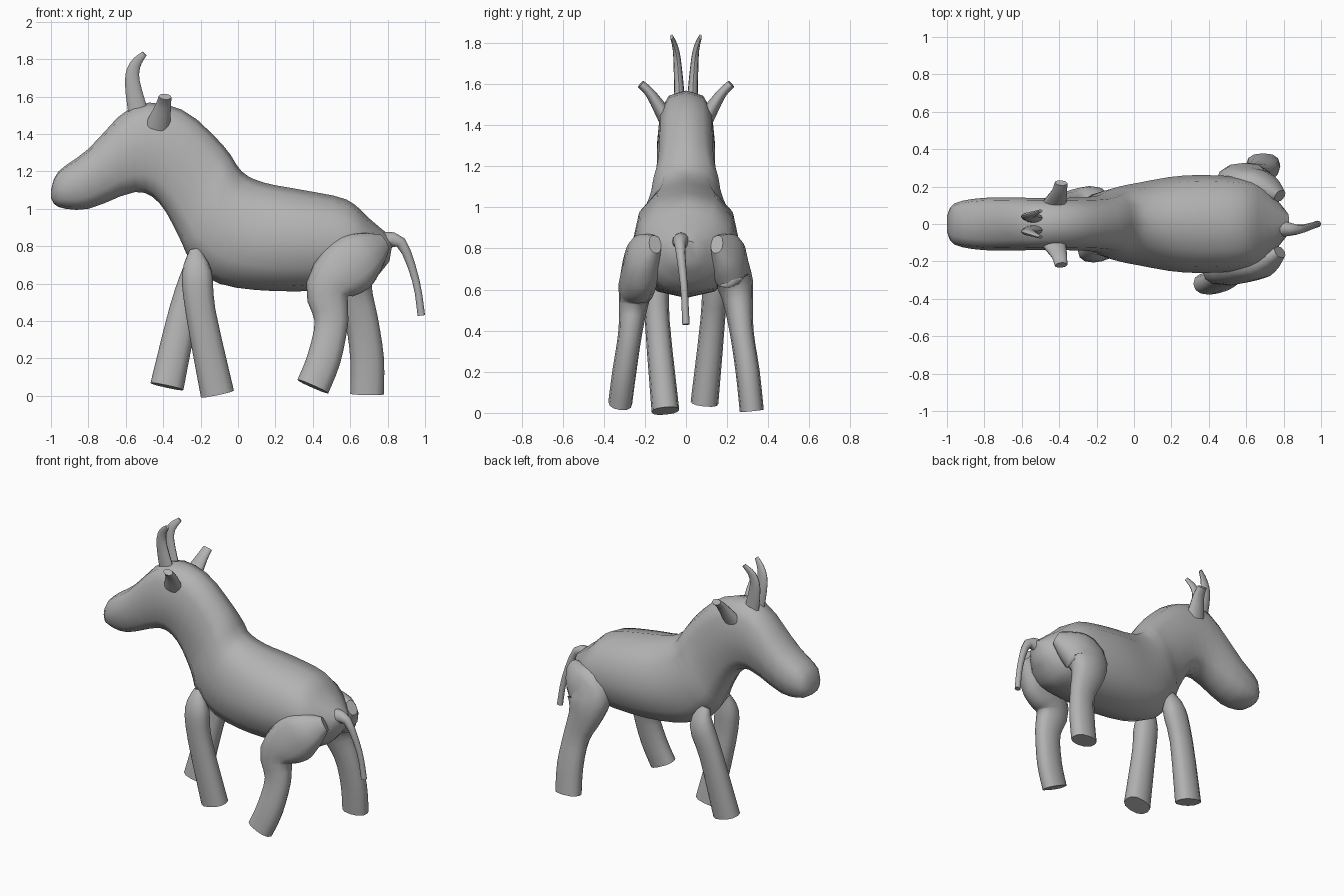
import bpy, bmesh, math
from mathutils import Vector

cube = bpy.data.objects.get("Cube")
if cube:
    bpy.data.objects.remove(cube, do_unlink=True)

grey = bpy.data.materials.new("plain grey")
grey.use_nodes = True
colour = (0.45, 0.45, 0.45, 1)
grey.diffuse_color = colour
grey.node_tree.nodes["Principled BSDF"].inputs["Base Color"].default_value = colour


def smooth_path(stations, steps=3):
    """Run a flowing curve through stations of any number of values."""
    knots = [Vector(station) for station in stations]
    last = len(knots) - 1
    path = []
    for i in range(last):
        start, end = knots[i], knots[i + 1]
        start_slope = (end - knots[max(i - 1, 0)]) / 2
        end_slope = (knots[min(i + 2, last)] - start) / 2
        for step in range(steps):
            t = step / steps
            ease = t * t * (3 - 2 * t)
            path.append(start + (end - start) * ease
                        + start_slope * t * (1 - t) ** 2
                        - end_slope * t * t * (1 - t))
    path.append(knots[last])
    return path


def section(centre, across, along, power, sides=12):
    """Ellipse spanned by two axes; a power under one makes it squarer."""
    ring = []
    for i in range(sides):
        angle = math.tau * i / sides
        c, s = math.cos(angle), math.sin(angle)
        ring.append(centre + across * math.copysign(abs(c) ** power, c)
                    + along * math.copysign(abs(s) ** power, s))
    return ring


def skin(name, rings):
    """Join equal rings of points into one closed, smooth-shaded surface."""
    bm = bmesh.new()
    loops = [[bm.verts.new(point) for point in ring] for ring in rings]
    for lower, upper in zip(loops, loops[1:]):
        for i in range(len(lower)):
            bm.faces.new((lower[i - 1], lower[i], upper[i], upper[i - 1]))
    bm.faces.new(loops[0])
    bm.faces.new(loops[-1])
    bmesh.ops.recalc_face_normals(bm, faces=bm.faces)
    mesh = bpy.data.meshes.new(name)
    bm.to_mesh(mesh)
    bm.free()
    mesh.materials.append(grey)
    obj = bpy.data.objects.new(name, mesh)
    bpy.context.collection.objects.link(obj)
    bpy.ops.object.select_all(action='DESELECT')
    obj.select_set(True)
    bpy.context.view_layer.objects.active = obj
    bpy.ops.object.shade_smooth_by_angle(angle=math.radians(50))


def limb(name, joints, radii, flatness, side=(0, 1, 0), power=0.85, mirror=1):
    """Tapering tube through the joints; flatness scales its side radius."""
    path = smooth_path([(x, y * mirror, z, radius)
                        for (x, y, z), radius in zip(joints, radii)])
    centres = [station.xyz for station in path]
    rings = []
    for i, centre in enumerate(centres):
        ahead = centres[min(i + 1, len(centres) - 1)]
        behind = centres[max(i - 1, 0)]
        tangent = (ahead - behind).normalized()
        across = Vector(side)
        across = (across - tangent * across.dot(tangent)).normalized()
        radius = path[i][3]
        rings.append(section(centre, across * min(radius * flatness, 0.09),
                             tangent.cross(across) * radius, power))
    skin(name, rings)


# Head, neck and trunk: top x and z, bottom x and z, half width
outline = [
    (-1, 1.1, -1, 1.06, .04),
    (-.96, 1.2, -.96, 1.01, .11),
    (-.8, 1.32, -.8, 1, .14),
    (-.56, 1.55, -.55, 1.09, .14),
    (-.3, 1.53, -.42, 1.03, .14),
    (-.08, 1.34, -.32, .86, .15),
    (.02, 1.2, -.25, .72, .19),
    (.14, 1.14, -.1, .6, .22),
    (.35, 1.1, .2, .56, .26),
    (.58, 1.05, .55, .57, .25),
    (.7, .95, .7, .6, .2),
    (.83, .84, .81, .72, .06)]
body_rings = []
for top_x, top_z, low_x, low_z, width in smooth_path(outline):
    top, low = Vector((top_x, 0, top_z)), Vector((low_x, 0, low_z))
    squareness = 0.75 if top_x < 0 else 0.9
    body_rings.append(section((top + low) / 2, Vector((0, width, 0)),
                              (top - low) / 2, squareness))
skin("body", body_rings)

# Front legs share a shoulder and swing apart below it
shoulder = [(-.23, .11, .78), (-.22, .14, .66)]
front_radii = (.03, .08, .08, .09)
front_strides = {
    "right": (-1, [(-.2, .14, .45), (-.11, .1, .01)]),
    "left": (1, [(-.29, .13, .45), (-.38, .09, .05)])}
for name, (mirror, stride) in front_strides.items():
    limb(name + "_front_leg", shoulder + stride, front_radii,
         flatness=0.75, mirror=mirror)

# Back legs share a haunch, then bend at knee and hock
haunch = [(.78, .15, .82), (.7, .19, .77), (.6, .22, .7)]
back_radii = (.05, .12, .16, .12, .09, .09, .09)
back_strides = {
    "right": (-1, [(.48, .25, .57), (.5, .27, .4), (.46, .3, .2), (.4, .32, .05)]),
    "left": (1, [(.6, .25, .57), (.66, .27, .4), (.69, .3, .2), (.69, .32, .01)])}
for name, (mirror, stride) in back_strides.items():
    limb(name + "_back_leg", haunch + stride, back_radii,
         flatness=0.65, mirror=mirror)

# Horns and ears on both sides
horn = [(-.53, .03, 1.5), (-.565, .04, 1.68), (-.55, .05, 1.77), (-.5, .07, 1.83)]
ear = [(-.43, .1, 1.44), (-.4, .17, 1.55), (-.39, .22, 1.6)]
for name, mirror in (("left", 1), ("right", -1)):
    limb(name + "_horn", horn, (.055, .04, .03, .015),
         flatness=0.5, power=1, mirror=mirror)
    limb(name + "_ear", ear, (.04, .025, .02),
         flatness=1.7, side=(1, 0, 0), power=1, mirror=mirror)

# Tail
tail = [(.76, -.02, .82), (.87, -.03, .82), (.95, -.01, .62), (.98, 0, .43)]
limb("tail", tail, (.06, .03, .02, .02), flatness=0.9, power=1)
